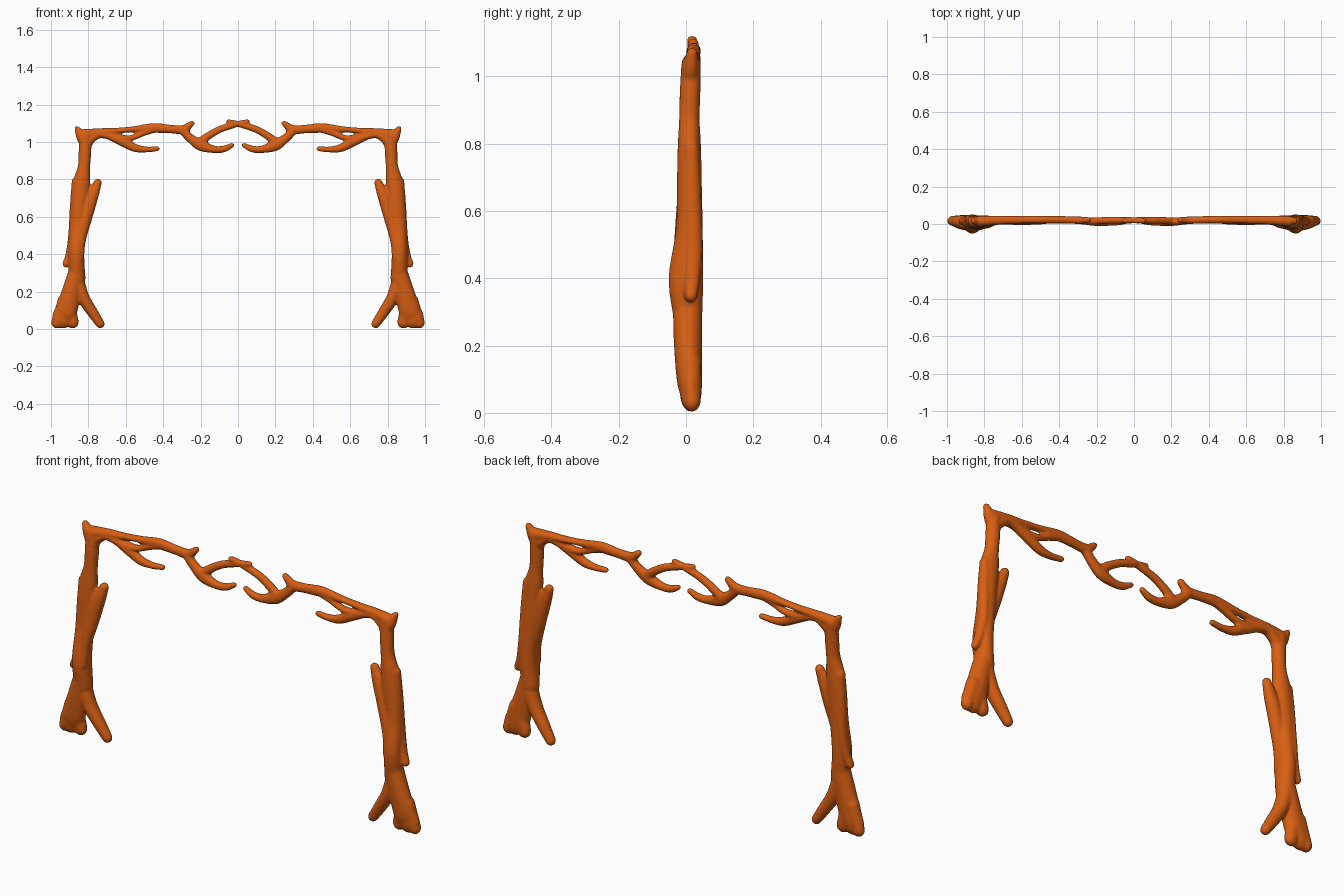
import bpy, bmesh, math
from mathutils import Vector

wood = bpy.data.materials.new("orange_wood")
wood.diffuse_color = (0.69, 0.114, 0.0065, 1)


def spline(pts, n=6):
    """Catmull-Rom through points of (x, z, half width, y, half depth)."""
    p = [Vector(q) for q in pts]
    p = [2 * p[0] - p[1]] + p + [2 * p[-1] - p[-2]]
    out = []
    for i in range(1, len(p) - 2):
        a, b, c, d = p[i - 1:i + 3]
        for k in range(n):
            t = k / n
            out.append(0.5 * (2 * b + (c - a) * t + (2 * a - 5 * b + 4 * c - d) * t * t
                              + (3 * b - a - 3 * c + d) * t ** 3))
    return out + [p[-2]]


def strand(bm, pts, sides=16):
    """Closed limb with oval section and rounded ends; listed points are centres."""
    path = spline(pts)
    dirs = []
    for i in range(len(path)):
        a, b = path[max(i - 1, 0)], path[min(i + 1, len(path) - 1)]
        dirs.append(Vector((b[0] - a[0], b[1] - a[1])).normalized())
    rows = [(path[i], dirs[i], 0, 1) for i in range(len(path))]
    caps = [math.radians(a) for a in (25, 50, 70, 85)]
    rows = ([(path[0], dirs[0], -math.sin(a), math.cos(a)) for a in reversed(caps)] + rows
            + [(path[-1], dirs[-1], math.sin(a), math.cos(a)) for a in caps])
    rings = []
    for q, d, off, s in rows:
        x, z, w, y, h = q
        cx, cz = x + d.x * off * w, z + d.y * off * w
        ring = []
        for k in range(sides):
            a = 2 * math.pi * k / sides
            u = math.cos(a) * w * s
            ring.append(bm.verts.new((cx - d.y * u, y + math.sin(a) * h * s, cz + d.x * u)))
        rings.append(ring)
    for r0, r1 in zip(rings, rings[1:]):
        for k in range(sides):
            j = (k + 1) % sides
            bm.faces.new((r0[k], r0[j], r1[j], r1[k]))
    bm.faces.new(rings[0][::-1])
    bm.faces.new(rings[-1])


# Right half: (x, z, half width, y, half depth)
trunk = [(0.86, 0.27, .045, .006, .042), (0.865, 0.40, .043, 0, .052), (0.857, 0.55, .045, .010, .040),
         (0.845, 0.70, .048, .010, .037), (0.835, 0.79, .046, .010, .035), (0.823, 0.87, .033, .010, .031),
         (0.818, 0.95, .034, .012, .031), (0.817, 1.03, .032, .015, .030)]
outer_foot = [(0.862, 0.32, .040, .004, .044), (0.89, 0.20, .052, .006, .042), (0.918, 0.10, .060, .010, .038),
              (0.936, 0.062, .059, .014, .033)]
foot_heel = [(0.91, 0.13, .04, .012, .034), (0.885, 0.037, .034, .017, .027)]
foot_toe = [(0.93, 0.15, .035, .012, .034), (0.968, 0.034, .031, .017, .027)]
inner_foot = [(0.865, 0.27, .040, .008, .038), (0.828, 0.17, .034, .010, .036),
              (0.775, 0.085, .029, .015, .030), (0.737, 0.028, .024, .018, .024)]
inner_bark = [(0.750, 0.782, .022, .012, .020), (0.775, 0.72, .032, .008, .028),
              (0.808, 0.62, .036, .004, .032), (0.842, 0.48, .030, -.008, .030), (0.85, 0.38, .026, -.02, .026)]
outer_bark = [(0.920, 0.348, .019, .014, .020), (0.902, 0.40, .020, .018, .024),
              (0.882, 0.50, .026, .022, .028), (0.873, 0.66, .026, .018, .027), (0.868, 0.79, .021, .014, .024)]
corner_horn = [(0.812, 0.99, .034, .012, .028), (0.838, 1.035, .030, .014, .025), (0.861, 1.072, .014, .018, .016)]
# Beam strands
main_beam = [(0.825, 1.035, .034, .015, .029), (0.74, 1.052, .022, .020, .024), (0.65, 1.060, .016, .022, .021),
             (0.56, 1.068, .016, .023, .020), (0.45, 1.075, .026, .023, .021), (0.36, 1.069, .023, .022, .020),
             (0.29, 1.068, .024, .020, .020), (0.247, 1.10, .015, .022, .016)]
lower_beam = [(0.81, 1.00, .030, .015, .028), (0.74, 1.038, .018, .018, .024), (0.65, 1.022, .020, .018, .022),
              (0.57, 1.022, .015, .020, .020), (0.50, 1.050, .017, .021, .019), (0.44, 1.068, .017, .022, .018)]
hook = [(0.68, 1.03, .022, .018, .022), (0.61, 0.998, .025, .016, .022), (0.55, 0.968, .022, .015, .020),
        (0.49, 0.960, .016, .015, .017), (0.432, 0.964, .014, .018, .014)]
centre_hook = [(0.30, 1.066, .023, .020, .020), (0.255, 1.02, .024, .016, .021), (0.20, 0.983, .031, .012, .023),
               (0.13, 0.961, .020, .010, .020), (0.075, 0.963, .018, .012, .018), (0.032, 0.983, .013, .016, .014)]
crossing = [(0.21, 0.99, .026, .014, .020), (0.165, 1.028, .021, .018, .019), (0.10, 1.066, .019, .020, .018),
            (0.02, 1.092, .017, .020, .017), (-0.052, 1.110, .012, .018, .015)]

bm = bmesh.new()
for limb in (trunk, outer_foot, foot_heel, foot_toe, inner_foot, inner_bark, outer_bark, corner_horn,
             main_beam, lower_beam, hook, centre_hook, crossing):
    strand(bm, limb)
bmesh.ops.recalc_face_normals(bm, faces=bm.faces[:])
# Mirror to the left half
copy = bmesh.ops.duplicate(bm, geom=bm.verts[:] + bm.edges[:] + bm.faces[:])["geom"]
for v in copy:
    if isinstance(v, bmesh.types.BMVert):
        v.co.x *= -1
bmesh.ops.reverse_faces(bm, faces=[f for f in copy if isinstance(f, bmesh.types.BMFace)])
mesh = bpy.data.meshes.new("branch_arch")
bm.to_mesh(mesh)
bm.free()
mesh.materials.append(wood)
arch = bpy.data.objects.new("branch_arch", mesh)
bpy.context.collection.objects.link(arch)

# Fuse the limbs into one continuous, softened surface
fuse = arch.modifiers.new("fuse", "REMESH")
fuse.mode = 'VOXEL'
fuse.voxel_size = 0.006
fuse.use_smooth_shade = True
soft = arch.modifiers.new("soften", "SMOOTH")
soft.factor = 0.5
soft.iterations = 5
